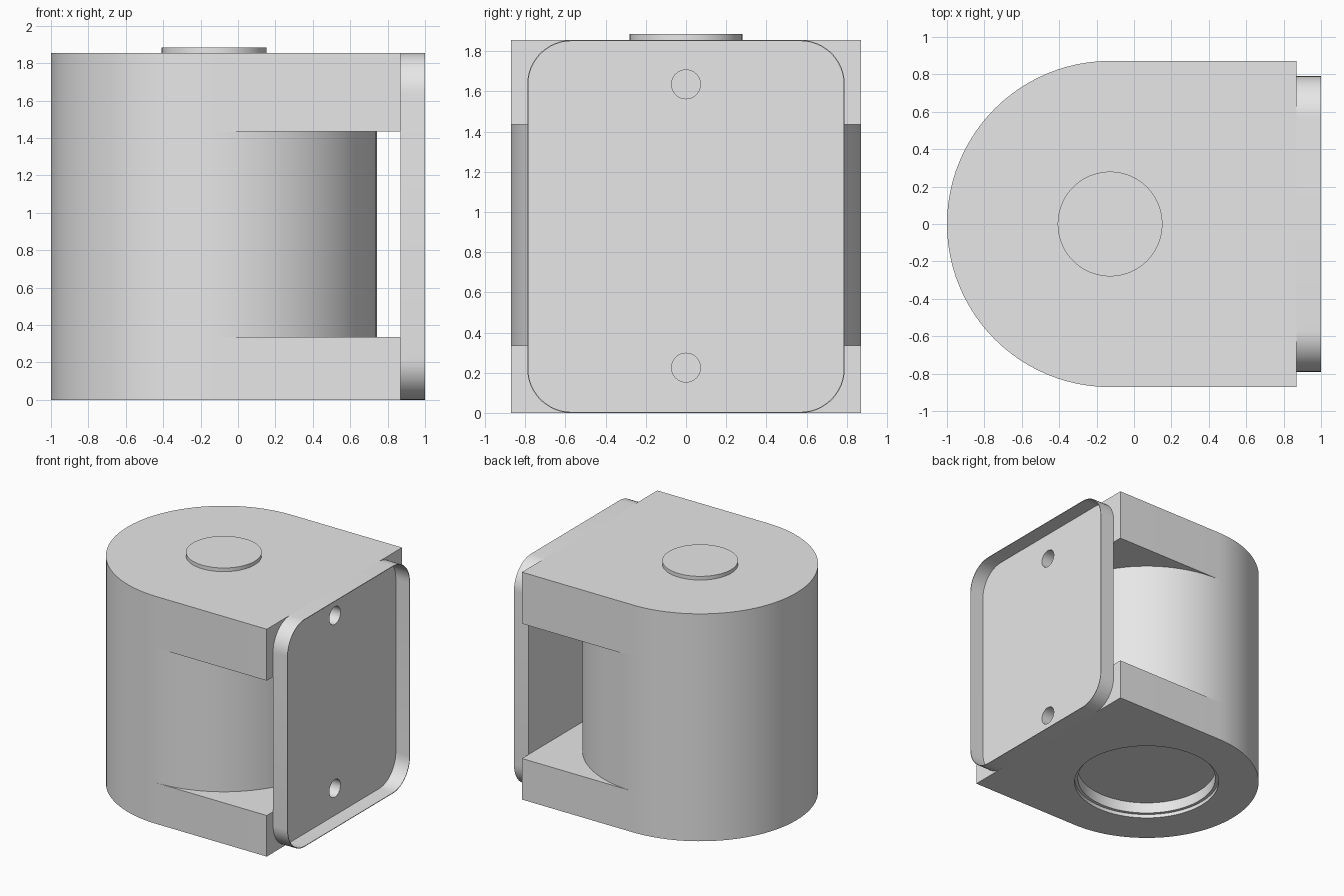
import bpy
import bmesh
from math import pi, cos, sin, radians
from mathutils import Matrix

if "Cube" in bpy.data.objects:
    bpy.data.objects.remove(bpy.data.objects["Cube"])

AXIS_X, RADIUS, FACE_X = -0.128, 0.872, 0.87
HEIGHT, GAP_LOW, GAP_HIGH = 1.855, 0.335, 1.435

grey = bpy.data.materials.new("plain grey")
grey.use_nodes = True
grey.diffuse_color = (0.8, 0.8, 0.8, 1)
grey.node_tree.nodes["Principled BSDF"].inputs["Base Color"].default_value = grey.diffuse_color


def make_object(name, bm):
    bmesh.ops.recalc_face_normals(bm, faces=bm.faces)
    mesh = bpy.data.meshes.new(name)
    bm.to_mesh(mesh)
    bm.free()
    mesh.materials.append(grey)
    obj = bpy.data.objects.new(name, mesh)
    bpy.context.collection.objects.link(obj)
    return obj


def prism(name, points, z0, z1):
    """Extrude an xy outline from z0 to z1."""
    bm = bmesh.new()
    base = bm.faces.new([bm.verts.new((x, y, z0)) for x, y in points])
    side = bmesh.ops.extrude_face_region(bm, geom=[base], use_keep_orig=True)
    top = [g for g in side["geom"] if isinstance(g, bmesh.types.BMVert)]
    bmesh.ops.translate(bm, verts=top, vec=(0, 0, z1 - z0))
    return make_object(name, bm)


def arc(cx, cy, r, start, end, steps):
    angles = [radians(start + (end - start) * i / steps) for i in range(steps + 1)]
    return [(cx + r * cos(a), cy + r * sin(a)) for a in angles]


def circle(r):
    return arc(AXIS_X, 0, r, 0, 360, 96)[:-1]


def finish(obj, cutters=()):
    """Cut, bake the modifiers and smooth the round faces."""
    for cutter in cutters:
        mod = obj.modifiers.new("cut", "BOOLEAN")
        mod.operation, mod.solver, mod.object = "DIFFERENCE", "EXACT", cutter
    bpy.ops.object.select_all(action="DESELECT")
    bpy.context.view_layer.objects.active = obj
    obj.select_set(True)
    for mod in list(obj.modifiers):
        bpy.ops.object.modifier_apply(modifier=mod.name)
    bpy.ops.object.shade_smooth_by_angle(angle=radians(30))


# Cutters: two screw holes and the stepped recess underneath
def screw_cutter(z):
    bm = bmesh.new()
    turn = Matrix.Translation((FACE_X, 0, z)) @ Matrix.Rotation(pi / 2, 4, "Y")
    bmesh.ops.create_cone(bm, cap_ends=True, segments=32, radius1=0.072,
                          radius2=0.072, depth=0.5, matrix=turn)
    return make_object("screw_hole_cutter", bm)


low_hole, high_hole = screw_cutter(0.225), screw_cutter(1.635)
recess_lip = prism("recess_lip_cutter", circle(0.56), -0.1, 0.03)
recess_well = prism("recess_well_cutter", circle(0.535), -0.1, 0.12)
cutters = [low_hole, high_hole, recess_lip, recess_well]
for cutter in cutters:
    cutter.hide_render = True

# Body: two D-shaped ends joined by a round core
d_outline = arc(AXIS_X, 0, RADIUS, 90, 270, 48) + [(FACE_X, -RADIUS), (FACE_X, RADIUS)]
finish(prism("bottom_block", d_outline, 0, GAP_LOW), [low_hole, recess_lip, recess_well])
finish(prism("top_block", d_outline, GAP_HIGH, HEIGHT), [high_hole])
finish(prism("round_core", circle(RADIUS), GAP_LOW, GAP_HIGH))

# Raised disc on top
finish(prism("top_disc", circle(0.28), HEIGHT, HEIGHT + 0.03))

# Thin mounting tray, open towards +x, with rounded corners
half_y, half_z, corner = 0.79, HEIGHT / 2, 0.22
outline = []
for sy, sz, start in ((1, 1, 0), (-1, 1, 90), (-1, -1, 180), (1, -1, 270)):
    outline += arc(sy * (half_y - corner), half_z + sz * (half_z - corner),
                   corner, start, start + 90, 12)
bm = bmesh.new()
back = [bm.verts.new((FACE_X, y, z)) for y, z in outline]
rim = [bm.verts.new((1, y, z)) for y, z in outline]
bm.faces.new(back)
for i in range(len(back)):
    bm.faces.new((back[i - 1], back[i], rim[i], rim[i - 1]))
tray = make_object("mounting_tray", bm)
# Make sure the skin thickens inwards, from an outward-facing floor
if tray.data.polygons[0].normal.x > 0:
    tray.data.flip_normals()
skin = tray.modifiers.new("skin", "SOLIDIFY")
skin.thickness, skin.offset, skin.use_even_offset = 0.005, -1, True
finish(tray, [low_hole, high_hole])

# Remove the used cutters
for cutter in cutters:
    bpy.data.objects.remove(cutter)
